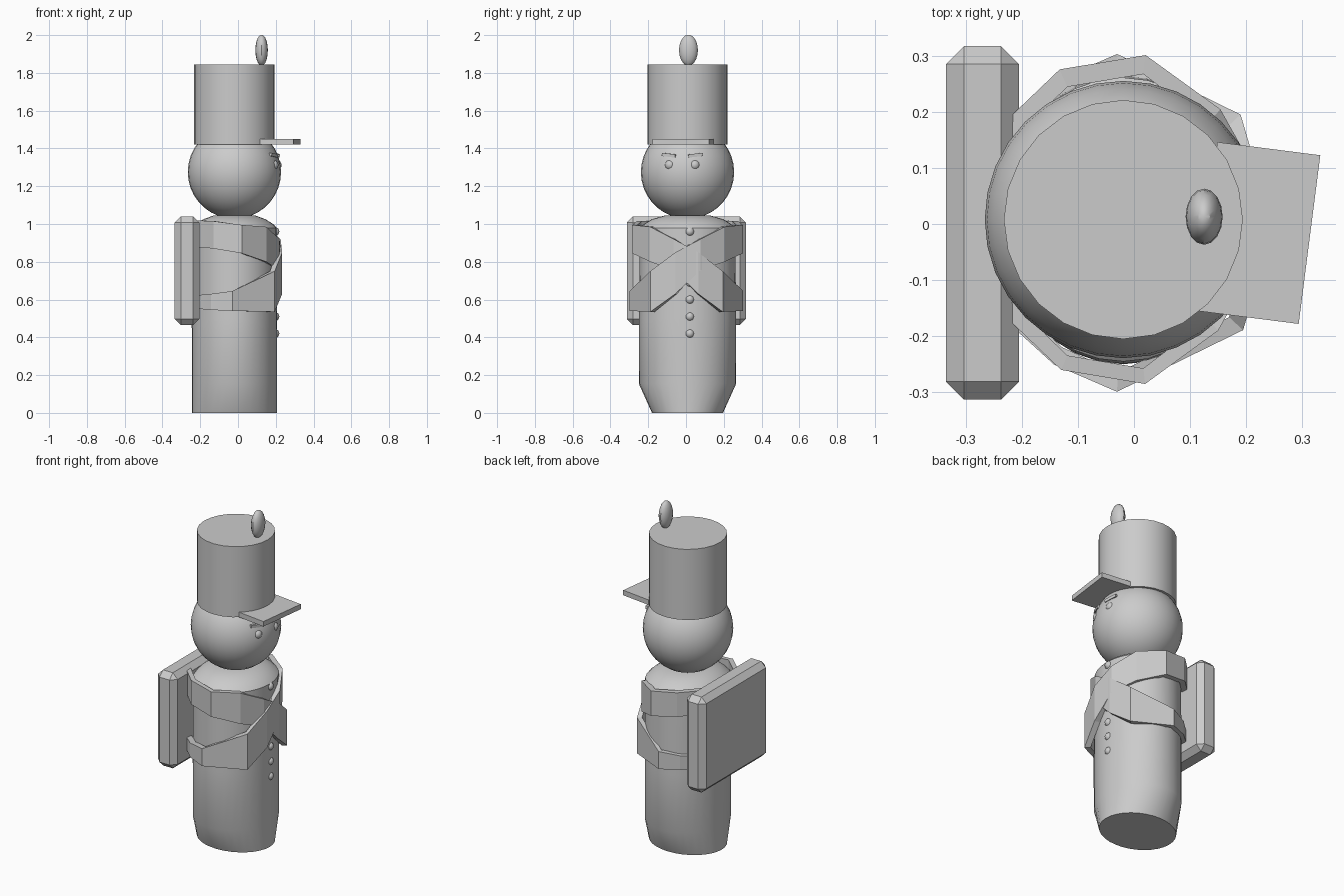
import bpy, bmesh
from math import sin, cos, pi, radians, sqrt
from mathutils import Vector

if "Cube" in bpy.data.objects:
    bpy.data.objects.remove(bpy.data.objects["Cube"])


def finish(name, bm, smooth=True):
    bmesh.ops.recalc_face_normals(bm, faces=bm.faces)
    me = bpy.data.meshes.new(name)
    bm.to_mesh(me)
    bm.free()
    ob = bpy.data.objects.new(name, me)
    bpy.context.collection.objects.link(ob)
    if smooth:
        bpy.ops.object.select_all(action='DESELECT')
        ob.select_set(True)
        bpy.context.view_layer.objects.active = ob
        bpy.ops.object.shade_smooth_by_angle(angle=radians(30))
    return ob


def loft(name, rings, n, cx, cy):
    """Stack of capped elliptical rings (rx, ry, z)."""
    bm = bmesh.new()
    loops = [[bm.verts.new((cx + rx * cos(2 * pi * i / n), cy + ry * sin(2 * pi * i / n), z))
              for i in range(n)] for rx, ry, z in rings]
    for a, b in zip(loops, loops[1:]):
        for i in range(n):
            j = (i + 1) % n
            bm.faces.new((a[i], a[j], b[j], b[i]))
    bm.faces.new(loops[0])
    bm.faces.new(loops[-1])
    return finish(name, bm)


def ball(name, loc, r, seg=16):
    bm = bmesh.new()
    bmesh.ops.create_uvsphere(bm, u_segments=seg, v_segments=seg // 2 + 2, radius=1)
    bmesh.ops.scale(bm, vec=r, verts=bm.verts)
    ob = finish(name, bm)
    ob.location = loc
    return ob


def box(name, loc, size, rot=(0, 0, 0), chamfer=0):
    bm = bmesh.new()
    bmesh.ops.create_cube(bm, size=1)
    bmesh.ops.scale(bm, vec=size, verts=bm.verts)
    if chamfer:
        bmesh.ops.bevel(bm, geom=bm.edges[:], offset=chamfer, segments=1,
                        affect='EDGES', profile=0.5)
    ob = finish(name, bm, False)
    ob.location, ob.rotation_euler = loc, rot
    return ob


def strap(name, path, side, grow):
    """Faceted band; path rows are x, y, top z, bottom z."""
    bm = bmesh.new()
    rings = []
    for x, y, top, bottom in path:
        p = Vector((x + 0.015, y))
        out = p.normalized()
        a, b = p + out * grow, p - out * 0.028
        rings.append([bm.verts.new((q.x - 0.015, side * q.y + 0.005, z))
                      for q, z in ((a, top), (b, top), (b, bottom), (a, bottom))])
    for r, s in zip(rings, rings[1:]):
        for i in range(4):
            j = (i + 1) % 4
            bm.faces.new((r[i], r[j], s[j], s[i]))
    bm.faces.new(rings[0])
    bm.faces.new(rings[-1])
    finish(name, bm, False)


CX, CY = -0.019, 0.008
TURN = radians(-7.3)   # the head looks slightly to one side

# Body: pinched at the feet, shallow shoulders
loft("body", [(0.225, 0.188, 0), (0.225, 0.258, 0.155), (0.226, 0.257, 0.5), (0.224, 0.253, 0.98),
              (0.205, 0.23, 1.0), (0.165, 0.19, 1.025), (0.11, 0.12, 1.045)], 32, -0.019, CY)

# Head and hat
ball("head", (CX, CY, 1.275), (0.247, 0.247, 0.247), 32)
loft("hat", [(0.213, 0.213, 1.42), (0.213, 0.213, 1.845)], 24, CX, CY)
ball("plume", (0.125, 0.013, 1.92), (0.033, 0.05, 0.082))
box("visor", (0.221, -0.016, 1.435), (0.185, 0.303, 0.03), (0, 0, TURN))

# Face
for s, label in ((-1, "right"), (1, "left")):
    a = TURN + s * radians(17)
    ball("eye_" + label, (CX + 0.225 * cos(a), CY + 0.225 * sin(a), 1.312), (0.028,) * 3, 12)
    a = TURN + s * radians(18)
    box("eyebrow_" + label, (CX + 0.222 * cos(a), CY + 0.222 * sin(a), 1.364),
        (0.03, 0.078, 0.017), (s * radians(6), 0, a))

# Coat buttons
for i in range(7):
    ball("button", (0.195, 0.02, 0.42 + 0.09 * i), (0.024,) * 3, 12)

# Backpack with chamfered edges
box("backpack", (-0.27, 0.002, 0.752), (0.13, 0.63, 0.575), chamfer=0.032)

# Crossed straps
path = [(-0.25, -0.15, 1.02, 0.88), (-0.13, -0.265, 1.015, 0.87), (0.02, -0.29, 0.995, 0.845),
        (0.15, -0.195, 0.985, 0.80), (0.22, -0.07, 0.92, 0.755), (0.228, 0.06, 0.85, 0.63),
        (0.19, 0.19, 0.75, 0.535), (-0.03, 0.298, 0.645, 0.54), (-0.14, 0.25, 0.63, 0.545),
        (-0.25, 0.15, 0.62, 0.555)]
strap("strap_right", path, 1, 0.0)
strap("strap_left", path, -1, 0.006)
